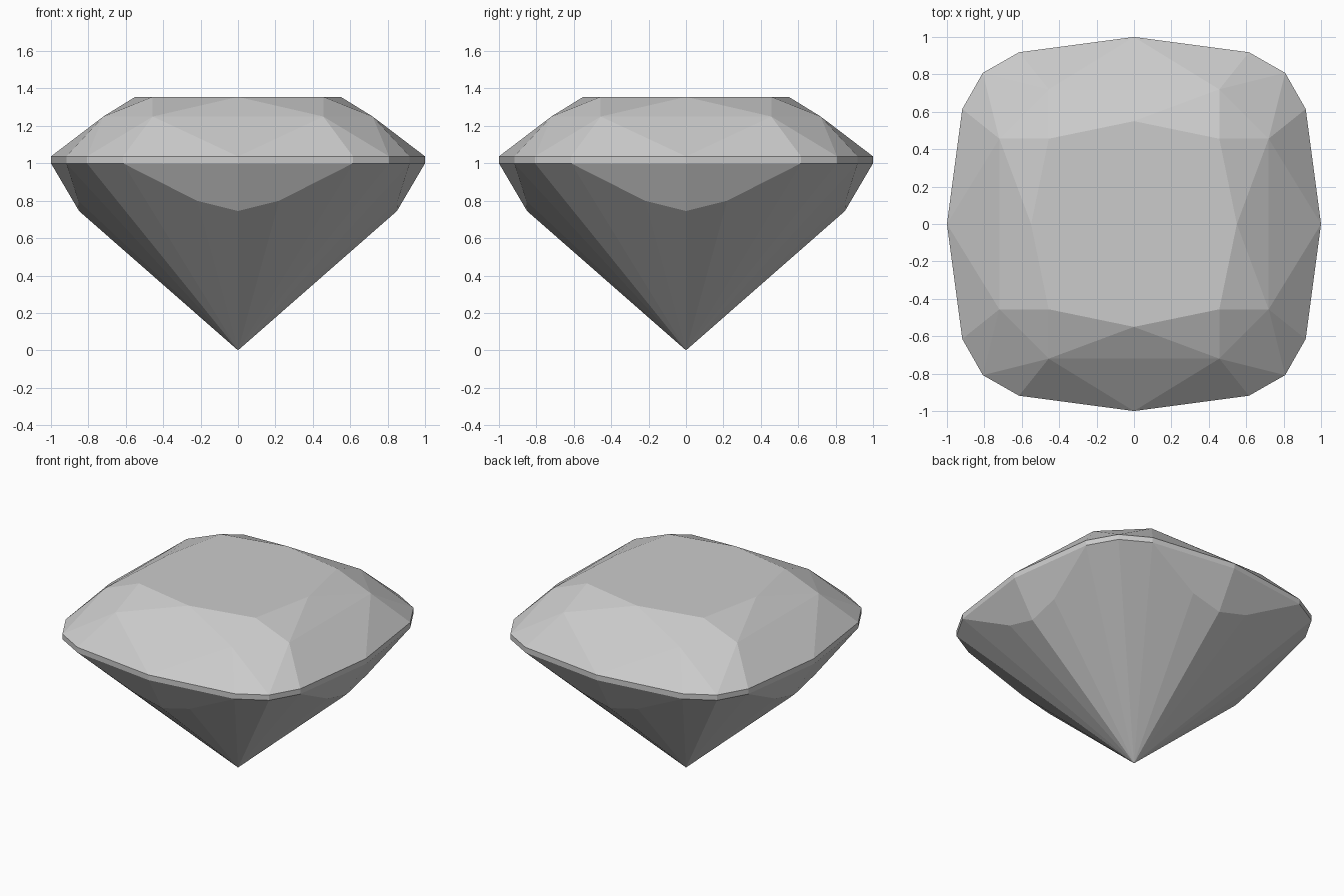
import bpy, bmesh
from math import radians

cube = bpy.data.objects.get("Cube")
if cube:
    bpy.data.objects.remove(cube, do_unlink=True)

# One pale grey for the whole stone
grey = bpy.data.materials.new("pale grey")
grey.use_nodes = True
colour = (0.6, 0.6, 0.6, 1)
grey.diffuse_color = colour
grey.node_tree.nodes["Principled BSDF"].inputs["Base Color"].default_value = colour


def ring(z, *points):
    """Repeat eighth-turn corner points over all four sides and their mirrors."""
    out = set()
    for a, b in points:
        for x, y in ((a, b), (b, a)):
            out |= {(sx * x, sy * y, z) for sx in (1, -1) for sy in (1, -1)}
    return out


girdle = ((0, 1), (0.615, 0.918), (0.808, 0.808))
corners = set()
corners |= ring(1.355, (0, 0.55), (0.456, 0.456))   # table
corners |= ring(1.25, (0.456, 0.72))                # crown
corners |= ring(1.037, *girdle)                     # girdle top
corners |= ring(1.0, *girdle)                       # girdle bottom
corners |= ring(0.80, (0.22, 0.854))                # pavilion shoulder
corners |= ring(0.745, (0, 0.85))                   # pavilion keel
corners |= ring(0.0, (0, 0))                        # point

# Cut stone: flat facets spanning the corner rings
bm = bmesh.new()
for co in sorted(corners):
    bm.verts.new(co)
bmesh.ops.remove_doubles(bm, verts=bm.verts[:], dist=0.0001)
bmesh.ops.convex_hull(bm, input=bm.verts[:])
bmesh.ops.dissolve_limit(bm, angle_limit=radians(0.5), verts=bm.verts[:], edges=bm.edges[:])
bmesh.ops.recalc_face_normals(bm, faces=bm.faces[:])
mesh = bpy.data.meshes.new("cut_gemstone")
bm.to_mesh(mesh)
bm.free()
mesh.materials.append(grey)
stone = bpy.data.objects.new("cut_gemstone", mesh)
bpy.context.collection.objects.link(stone)
